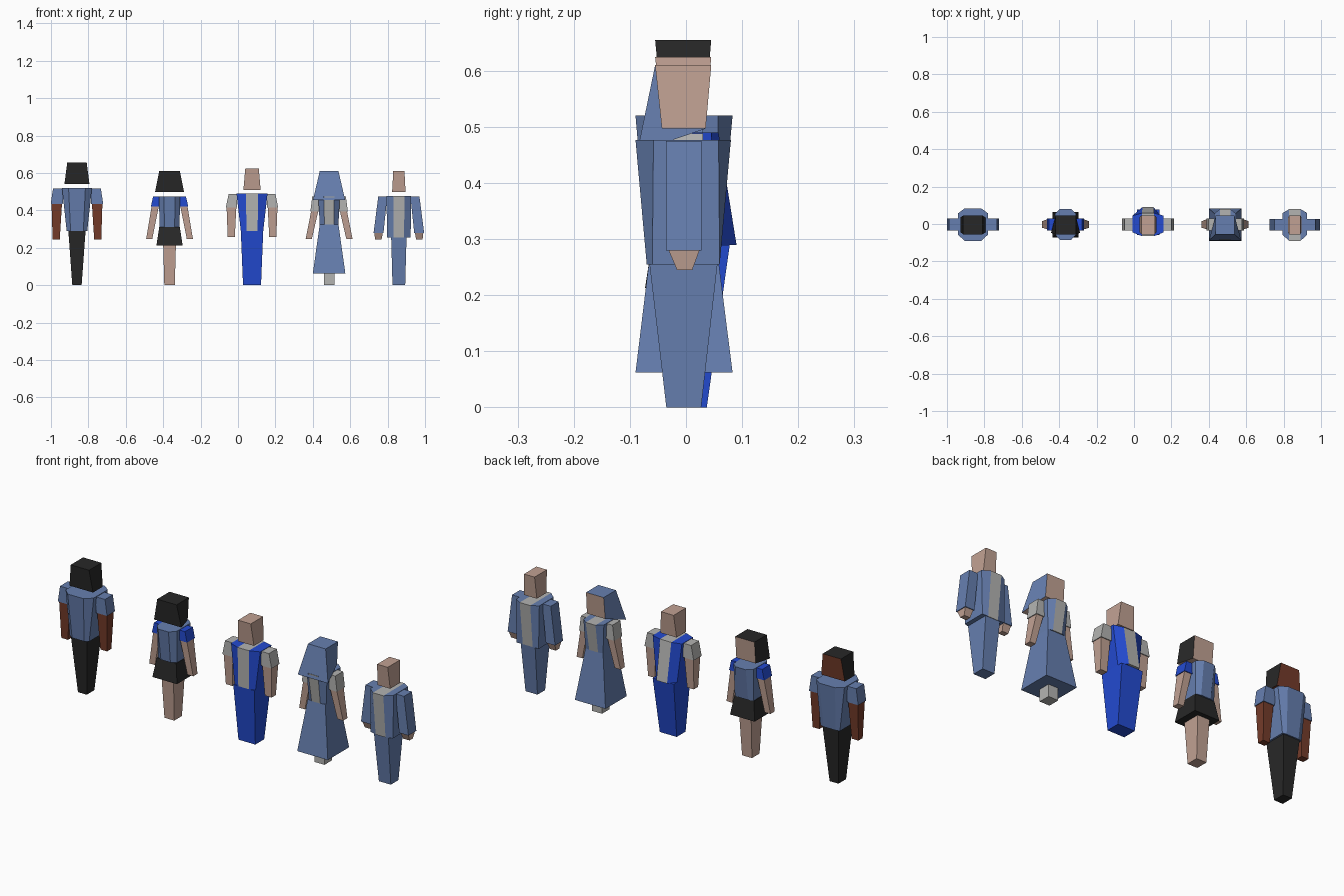
import bpy, bmesh

if "Cube" in bpy.data.objects:
    bpy.data.objects.remove(bpy.data.objects["Cube"])

# Colours, given as display values and converted to linear
PALETTE = {"blue": (102, 126, 174), "royal": (40, 76, 208), "black": (44, 44, 44),
           "skin": (192, 160, 146), "brown": (116, 62, 46), "grey": (178, 178, 176)}
MATS = {}
for key, rgb in PALETTE.items():
    MATS[key] = bpy.data.materials.new(key)
    MATS[key].diffuse_color = [(c / 255) ** 2.2 for c in rgb] + [1]


def make(name, x, verts, faces):
    """faces: list of (vertex indices, colour)"""
    mesh = bpy.data.meshes.new(name)
    colours = list(dict.fromkeys(c for _, c in faces))
    for c in colours:
        mesh.materials.append(MATS[c])
    bm = bmesh.new()
    vs = [bm.verts.new(v) for v in verts]
    for idx, c in faces:
        bm.faces.new([vs[i] for i in idx]).material_index = colours.index(c)
    bmesh.ops.recalc_face_normals(bm, faces=bm.faces[:])
    bm.to_mesh(mesh)
    bm.free()
    ob = bpy.data.objects.new(name, mesh)
    ob.location.x = x
    bpy.context.collection.objects.link(ob)
    return ob


def block(name, x, low, high, colour, face=None, face_low=None):
    """Tapered box; low/high = (x0, x1, y0, y1, z). The +y side may have its own
    colour (face) and its own lower edge (face_low = half width, z)."""
    verts = []
    for x0, x1, y0, y1, z in (low, high):
        verts += [(x0, y0, z), (x1, y0, z), (x1, y1, z), (x0, y1, z)]
    if face_low:
        w, z = face_low
        verts[2], verts[3] = (w, low[3], z), (-w, low[3], z)
    faces = [((3, 2, 1, 0), face or colour), ((4, 5, 6, 7), colour)]
    for i in range(4):
        j = (i + 1) % 4
        faces.append(((i, j, j + 4, i + 4), face if face and i == 2 else colour))
    return make(name, x, verts, faces)


def chest(name, x, low, high, side, middle):
    """Eight-sided chest; ring = (half width, panel half width, back y, front y, side y, z)"""
    verts = []
    for hx, cx, yb, yf, sy, z in (low, high):
        verts += [(cx, yb, z), (hx, -sy, z), (hx, sy, z), (cx, yf, z),
                  (-cx, yf, z), (-hx, sy, z), (-hx, -sy, z), (-cx, yb, z)]
    faces = []
    for o in (0, 8):
        faces += [((o + 7, o, o + 3, o + 4), middle), ((o, o + 1, o + 2, o + 3), side),
                  ((o + 4, o + 5, o + 6, o + 7), side)]
    for i in range(8):
        j = (i + 1) % 8
        faces.append(((i, j, j + 8, i + 8), middle if i in (3, 7) else side))
    return make(name, x, verts, faces)


def arms(n, x, top, mid, end, sleeve, skin, depth=((.034, .03), (.034, .03), (.02, .015))):
    """Sleeve and bare arm on both sides; each level = (inner x, outer x, z)"""
    for s, label in ((-1, "left"), (1, "right")):
        t, m, e = [(s * a, s * b, -d[0], d[1], z)
                   for (a, b, z), d in zip((top, mid, end), depth)]
        block(f"{label}_sleeve_{n}", x, m, t, sleeve)
        k = .86
        m = (m[0] + s * .004, m[1] - s * .004, m[2] * k, m[3] * k, m[4])
        block(f"{label}_forearm_{n}", x, e, m, skin)


def sym(w, y0, y1, z):
    return (-w, w, y0, y1, z)


# Figure 1: dark trousers, blue shirt, dark hair
x = -.861
block("trousers_1", x, sym(.025, -.035, .027, 0), sym(.046, -.062, .055, .29), "black")
chest("shirt_1", x, (.055, .034, -.07, .062, .058, .29), (.08, .045, -.09, .083, .057, .52), "blue", "blue")
arms(1, x, (.075, .128, .517), (.076, .14, .435), (.092, .13, .245), "blue", "brown")
block("head_1", x, sym(.067, -.044, .035, .54), sym(.052, -.055, .045, .655), "black", "brown")

# Figure 2: short skirt, blue top, dark hair
x = -.366
block("legs_2", x, sym(.028, -.035, .027, 0), sym(.034, -.05, .042, .215), "skin")
block("skirt_2", x, sym(.07, -.073, .065, .213), sym(.055, -.058, .05, .31), "black")
chest("top_2", x, (.053, .027, -.065, .057, .05, .31), (.057, .03, -.085, .08, .055, .475), "blue", "blue")
arms(2, x, (.054, .088, .473), (.054, .1, .42), (.092, .125, .248), "royal", "skin")
block("head_2", x, sym(.078, -.048, .035, .497), sym(.055, -.055, .045, .61), "black", "skin", (.055, .497))

# Figure 3: stout, open royal-blue waistcoat over a grey shirt
x = .075
block("trousers_3", x, sym(.048, -.035, .037, 0), sym(.06, -.06, .078, .29), "royal")
chest("waistcoat_3", x, (.06, .03, -.062, .09, .05, .29), (.083, .032, -.065, .058, .045, .49), "royal", "grey")
arms(3, x, (.08, .125, .488), (.08, .14, .415), (.092, .13, .258), "grey", "skin")
block("head_3", x, sym(.046, -.043, .035, .51), sym(.036, -.055, .045, .625), "skin")

# Figure 4: long skirt and hood
x = .487
block("feet_4", x, sym(.028, -.033, .027, 0), sym(.028, -.033, .027, .07), "grey")
block("long_skirt_4", x, sym(.087, -.09, .083, .062), sym(.05, -.058, .05, .325), "blue")
chest("bodice_4", x, (.05, .025, -.062, .055, .05, .325), (.058, .028, -.085, .08, .055, .475), "blue", "grey")
arms(4, x, (.054, .09, .473), (.054, .1, .395), (.092, .125, .248), "grey", "skin")
block("hood_4", x, sym(.086, -.087, .035, .455), sym(.05, -.055, .045, .61), "blue", "skin", (.052, .497))

# Figure 5: long-sleeved coat, open at the middle
x = .86
block("trousers_5", x, sym(.034, -.035, .027, 0), sym(.041, -.065, .056, .255), "blue")
chest("coat_5", x, (.063, .028, -.07, .058, .06, .255), (.066, .03, -.09, .08, .058, .477), "blue", "grey")
arms(5, x, (.062, .11, .475), (.082, .135, .28), (.092, .127, .245), "blue", "skin",
     ((.036, .028), (.036, .028), (.016, .011)))
block("head_5", x, sym(.036, -.043, .035, .497), sym(.03, -.055, .045, .61), "skin")

for m in bpy.data.materials:
    if m.users and not m.is_grease_pencil:
        m.use_nodes = True
        m.node_tree.nodes["Principled BSDF"].inputs["Base Color"].default_value = m.diffuse_color
